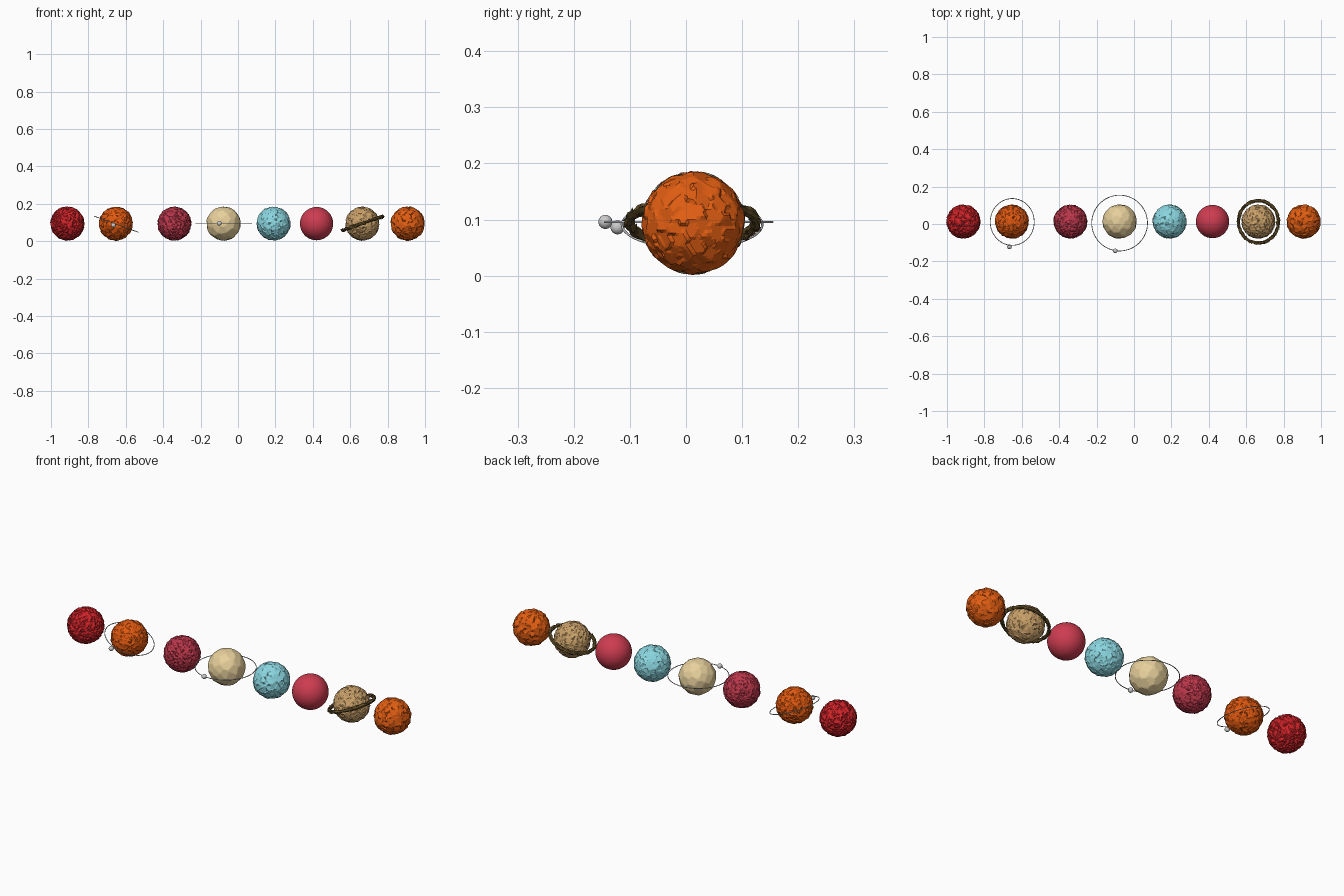
import bpy, bmesh, math, random
from mathutils import Vector, Matrix, kdtree

if "Cube" in bpy.data.objects:
    bpy.data.objects.remove(bpy.data.objects["Cube"])

random.seed(7)
R, Y, Z = 0.089, 0.013, 0.094


def material(name, rgb):
    m = bpy.data.materials.new(name)
    m.diffuse_color = (*rgb, 1)
    m.use_nodes = True
    m.node_tree.nodes["Principled BSDF"].inputs["Base Color"].default_value = m.diffuse_color
    return m


def finish(name, bm, loc, mat=None, rot=(0, 0, 0), smooth=False):
    me = bpy.data.meshes.new(name)
    bm.to_mesh(me)
    bm.free()
    for p in me.polygons:
        p.use_smooth = smooth
    ob = bpy.data.objects.new(name, me)
    ob.location, ob.rotation_euler = loc, rot
    bpy.context.collection.objects.link(ob)
    if mat:
        me.materials.append(mat)
    return ob


def rand_dir():
    return Vector([random.gauss(0, 1) for _ in range(3)]).normalized()


def planet(name, x, rgb, cells, tilt, subdiv=5):
    """Ball covered in randomly tilted flat plates, which step at their edges."""
    bm = bmesh.new()
    bmesh.ops.create_icosphere(bm, subdivisions=subdiv, radius=R)
    if cells:
        kd = kdtree.KDTree(cells)
        plates = []
        for i in range(cells):
            # even spread of plate centres with some jitter
            z = 1 - 2 * (i + 0.5) / cells
            a = i * math.pi * (3 - math.sqrt(5))
            s = math.sqrt(1 - z * z)
            c = Vector((s * math.cos(a), s * math.sin(a), z))
            c = (c + rand_dir() * 1.1 / math.sqrt(cells)).normalized()
            kd.insert(c, i)
            plates.append((c, (c + rand_dir() * tilt).normalized()))
        kd.balance()
        for v in bm.verts:
            d = v.co.normalized()
            c, n = plates[kd.find(d)[1]]
            r = R * c.dot(n) / max(d.dot(n), 0.3)
            v.co = d * min(max(r, R * 0.9), R * 1.04)
    return finish(name, bm, (x, Y, Z), material(name + "_colour", rgb))


def add_torus(bm, major, minor, n, sides, wobble=0.0):
    rows = []
    for i in range(n):
        a = 2 * math.pi * i / n
        row = []
        for j in range(sides):
            b = 2 * math.pi * j / sides
            m = minor * (1 + random.uniform(-wobble, wobble))
            r = major + m * math.cos(b)
            row.append(bm.verts.new((r * math.cos(a), r * math.sin(a), m * math.sin(b))))
        rows.append(row)
    for i in range(n):
        p, q = rows[i], rows[(i + 1) % n]
        for j in range(sides):
            k = (j + 1) % sides
            bm.faces.new((p[j], q[j], q[k], p[k]))


def orbit(name, loc, radius, tilt, moon):
    bm = bmesh.new()
    add_torus(bm, radius, 0.002, 96, 8)
    finish(name + "_orbit_ring", bm, loc, rot=(0, math.radians(tilt), 0), smooth=True)
    bm = bmesh.new()
    bmesh.ops.create_uvsphere(bm, u_segments=24, v_segments=12, radius=0.0125)
    finish(name + "_moon", bm, moon, smooth=True)


# Row of planets: name, x, colour, plate count, plate tilt, mesh density
for args in (
    ("red_planet", -0.912, (0.64, 0.017, 0.022), 420, 0.5),
    ("orange_planet", -0.653, (0.75, 0.10, 0.005), 260, 0.32),
    ("crimson_planet", -0.34, (0.50, 0.038, 0.07), 420, 0.36),
    ("cream_planet", -0.077, (0.80, 0.63, 0.33), 70, 0.0),
    ("cyan_planet", 0.19, (0.26, 0.68, 0.75), 190, 0.2),
    ("rose_planet", 0.42, (0.61, 0.045, 0.08), 0, 0.0, 4),
    ("tan_planet", 0.665, (0.58, 0.35, 0.14), 300, 0.3),
    ("amber_planet", 0.907, (0.75, 0.11, 0.006), 150, 0.27),
):
    planet(*args)

# Thin orbit rings with moons
orbit("orange", (-0.651, 0.011, 0.091), 0.125, 20, (-0.666, -0.122, 0.086))
orbit("cream", (-0.077, 0.005, 0.0955), 0.149, 0, (-0.10, -0.1437, 0.0957))

# Rough thorny ring around the tan planet
bm = bmesh.new()
add_torus(bm, 0.113, 0.0085, 72, 7, 0.35)
for i in range(110):
    a, b = random.uniform(0, 2 * math.pi), random.uniform(0, 2 * math.pi)
    radial = Vector((math.cos(a), math.sin(a), 0))
    tangent = Vector((-math.sin(a), math.cos(a), 0))
    out = radial * math.cos(b) + Vector((0, 0, math.sin(b)))
    d = (out * 0.55 + tangent * random.choice((-1, 1))).normalized()
    mat = Matrix.Translation(radial * 0.113 + out * 0.006 + d * 0.005)
    mat = mat @ d.to_track_quat('Z', 'Y').to_matrix().to_4x4()
    bmesh.ops.create_cone(bm, cap_ends=True, segments=4, radius1=0.004, radius2=0,
                          depth=random.uniform(0.014, 0.022), matrix=mat)
finish("thorny_ring", bm, (0.665, 0.012, 0.095), material("ring_brown", (0.12, 0.075, 0.02)),
       rot=(0, math.radians(-19), 0))
